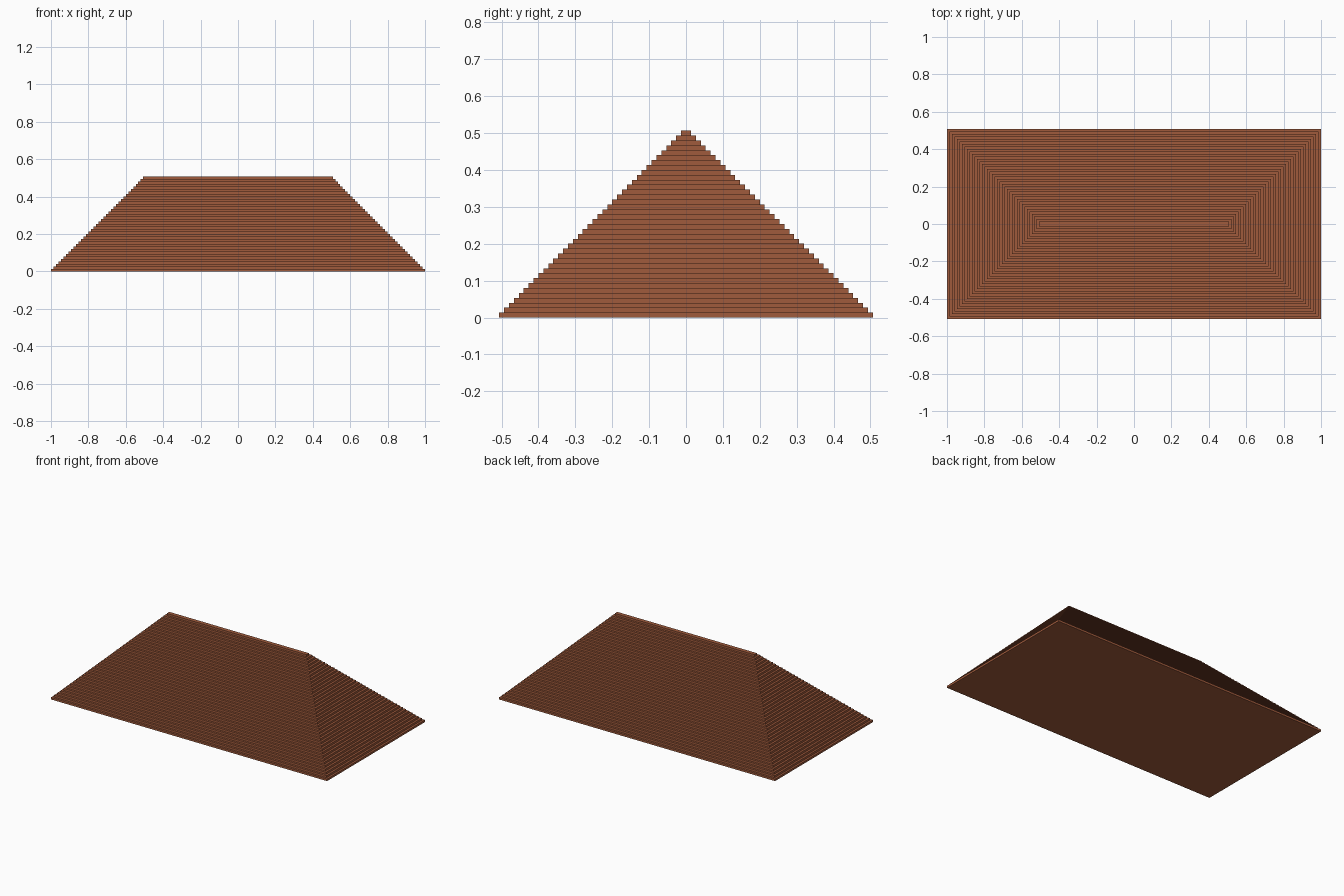
import bpy, bmesh

if "Cube" in bpy.data.objects:
    bpy.data.objects.remove(bpy.data.objects["Cube"])

U = 1 / 75            # height and inset of one step
STEPS = 38
HALF_X, HALF_Y = 75 * U, 38 * U

# Terracotta roof colour
mat = bpy.data.materials.new("terracotta_brown")
mat.diffuse_color = (0.352, 0.104, 0.045, 1)
mat.use_nodes = True
mat.node_tree.nodes["Principled BSDF"].inputs["Base Color"].default_value = mat.diffuse_color

bm = bmesh.new()


def ring(step, z):
    """Rectangle of vertices for one step at height z."""
    x, y = HALF_X - step * U, HALF_Y - step * U
    return [bm.verts.new((sx * x, sy * y, z))
            for sx, sy in ((-1, -1), (1, -1), (1, 1), (-1, 1))]


def bridge(a, b):
    for i in range(4):
        j = (i + 1) % 4
        bm.faces.new((a[i], a[j], b[j], b[i]))


# Stepped hip roof: alternate risers and treads up to the ridge
prev = None
for s in range(STEPS):
    low, high = ring(s, s * U), ring(s, (s + 1) * U)
    if prev:
        bridge(prev, low)           # tread
    else:
        bm.faces.new(low[::-1])     # flat underside
    bridge(low, high)               # riser
    prev = high
bm.faces.new(prev)                  # ridge cap

bmesh.ops.recalc_face_normals(bm, faces=bm.faces)
mesh = bpy.data.meshes.new("stepped_hip_roof")
bm.to_mesh(mesh)
bm.free()
mesh.materials.append(mat)
roof = bpy.data.objects.new("stepped_hip_roof", mesh)
bpy.context.collection.objects.link(roof)
